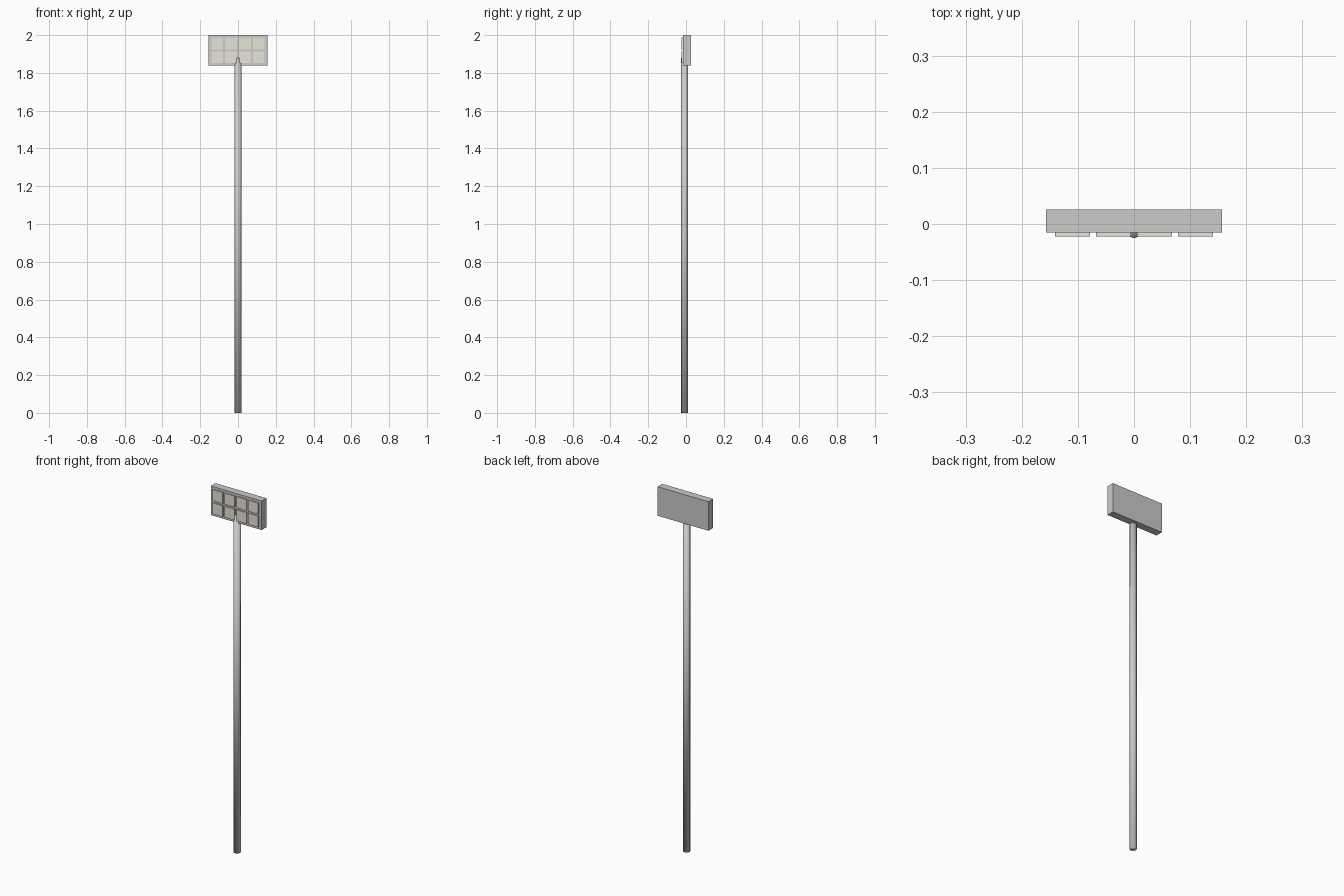
import bpy

if "Cube" in bpy.data.objects:
    bpy.data.objects.remove(bpy.data.objects["Cube"])

# Cream lamp glass
cream = bpy.data.materials.new("lamp_cream")
cream.diffuse_color = (0.80, 0.77, 0.68, 1)
cream.use_nodes = True
cream.node_tree.nodes["Principled BSDF"].inputs["Base Color"].default_value = cream.diffuse_color


def box(name, x, y0, y1, z, w, h):
    bpy.ops.mesh.primitive_cube_add(size=1, location=(x, (y0 + y1) / 2, z))
    o = bpy.context.object
    o.name = name
    o.scale = (w, y1 - y0, h)
    bpy.ops.object.transform_apply(location=False, rotation=False, scale=True)
    return o


# Pole, low-poly and fully smooth, running up into the panel
TOP = 1.88
bpy.ops.mesh.primitive_cylinder_add(vertices=8, radius=0.0185, depth=TOP,
                                    location=(0, -0.007, TOP / 2))
pole = bpy.context.object
pole.name = "pole"
bpy.ops.object.shade_smooth()

# Light panel housing
ZC = 1.919
box("panel_housing", 0, -0.0154, 0.0257, ZC, 0.313, 0.162)

# Two rows of four square lamps on the front
PITCH = 0.073
for row in range(2):
    for col in range(4):
        lamp = box(f"lamp_{row}_{col}", (col - 1.5) * PITCH, -0.0225, -0.0150,
                   ZC + (row - 0.5) * PITCH, 0.062, 0.062)
        lamp.data.materials.append(cream)
